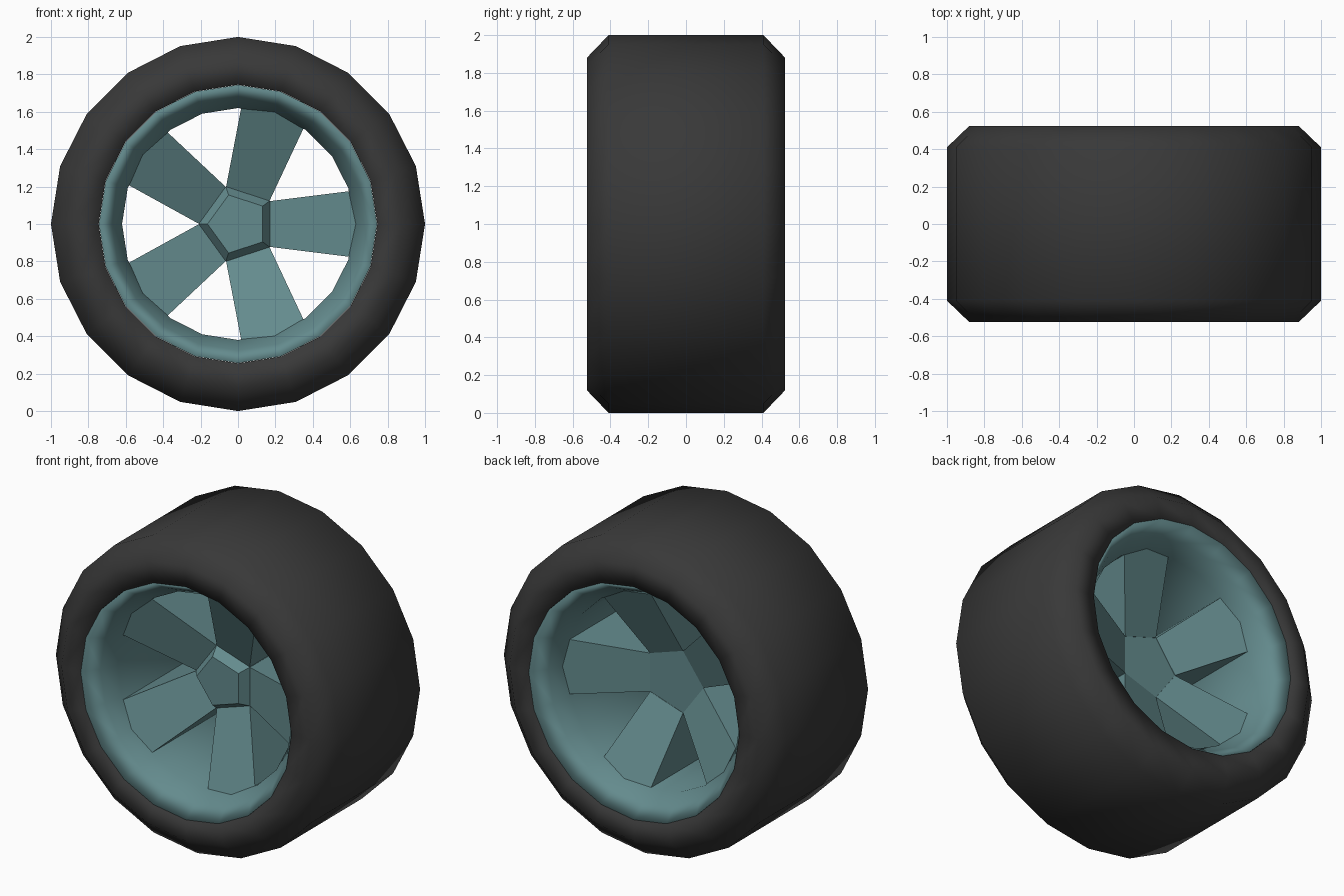
import bpy, bmesh, math

if "Cube" in bpy.data.objects:
    bpy.data.objects.remove(bpy.data.objects["Cube"])

SIDES = 20
C = 1.0  # axle height


def material(name, rgb):
    m = bpy.data.materials.new(name)
    m.diffuse_color = (*rgb, 1)
    m.use_nodes = True
    m.node_tree.nodes["Principled BSDF"].inputs["Base Color"].default_value = m.diffuse_color
    return m


rubber = material("dark_rubber", (0.040, 0.040, 0.040))
teal = material("teal_metal", (0.127, 0.258, 0.268))


def finish(name, bm, mat, smooth):
    bmesh.ops.recalc_face_normals(bm, faces=bm.faces)
    me = bpy.data.meshes.new(name)
    bm.to_mesh(me)
    bm.free()
    for p in me.polygons:
        p.use_smooth = smooth
    me.materials.append(mat)
    ob = bpy.data.objects.new(name, me)
    bpy.context.collection.objects.link(ob)
    return ob


def rings(bm, profile, n, offset=0.0, closed=False):
    """Revolve (radius, y) points around the axle."""
    loops = []
    for r, y in profile:
        loops.append([bm.verts.new((r * math.cos(offset + 2 * math.pi * i / n), y,
                                    C + r * math.sin(offset + 2 * math.pi * i / n)))
                      for i in range(n)])
    pairs = list(zip(loops, loops[1:]))
    if closed:
        pairs.append((loops[-1], loops[0]))
    for a, b in pairs:
        for i in range(n):
            j = (i + 1) % n
            bm.faces.new((a[i], a[j], b[j], b[i]))
    return loops


# tyre: chamfered tread and flat sidewalls
bm = bmesh.new()
half = [(0.745, -0.525), (0.88, -0.525), (1.0, -0.41)]
rings(bm, half + [(r, -y) for r, y in reversed(half)], SIDES, closed=True)
finish("tyre", bm, rubber, True)

# rim: sloped lips and inner barrel, with a hidden outer wall
bm = bmesh.new()
half = [(0.744, -0.525), (0.675, -0.425), (0.62, -0.33)]
rings(bm, half + [(r, -y) for r, y in reversed(half)], SIDES, closed=True)
finish("rim", bm, teal, True)

# hub: pentagon with a raised bevelled cap on the front, flat at the back
bm = bmesh.new()
loops = rings(bm, [(0.163, -0.185), (0.21, -0.125), (0.21, 0.12)], 5, math.radians(36))
bm.faces.new(loops[0])
bm.faces.new(loops[-1])
finish("hub", bm, teal, False)

# spokes: wedges that widen and deepen towards the rim
bm = bmesh.new()
for k in range(5):
    a = k * 2 * math.pi / 5
    ca, sa = math.cos(a), math.sin(a)
    ends = []
    for r, w, d in ((0.169, 0.122, 0.122), (0.64, 0.181, 0.352)):
        ends.append([bm.verts.new((r * ca - s * w * sa, y * d, C + r * sa + s * w * ca))
                     for s, y in ((-1, -1), (1, -1), (1, 1), (-1, 1))])
    p, q = ends
    for i in range(4):
        j = (i + 1) % 4
        bm.faces.new((p[i], p[j], q[j], q[i]))
    bm.faces.new(p)
    bm.faces.new(q)
finish("spokes", bm, teal, False)
